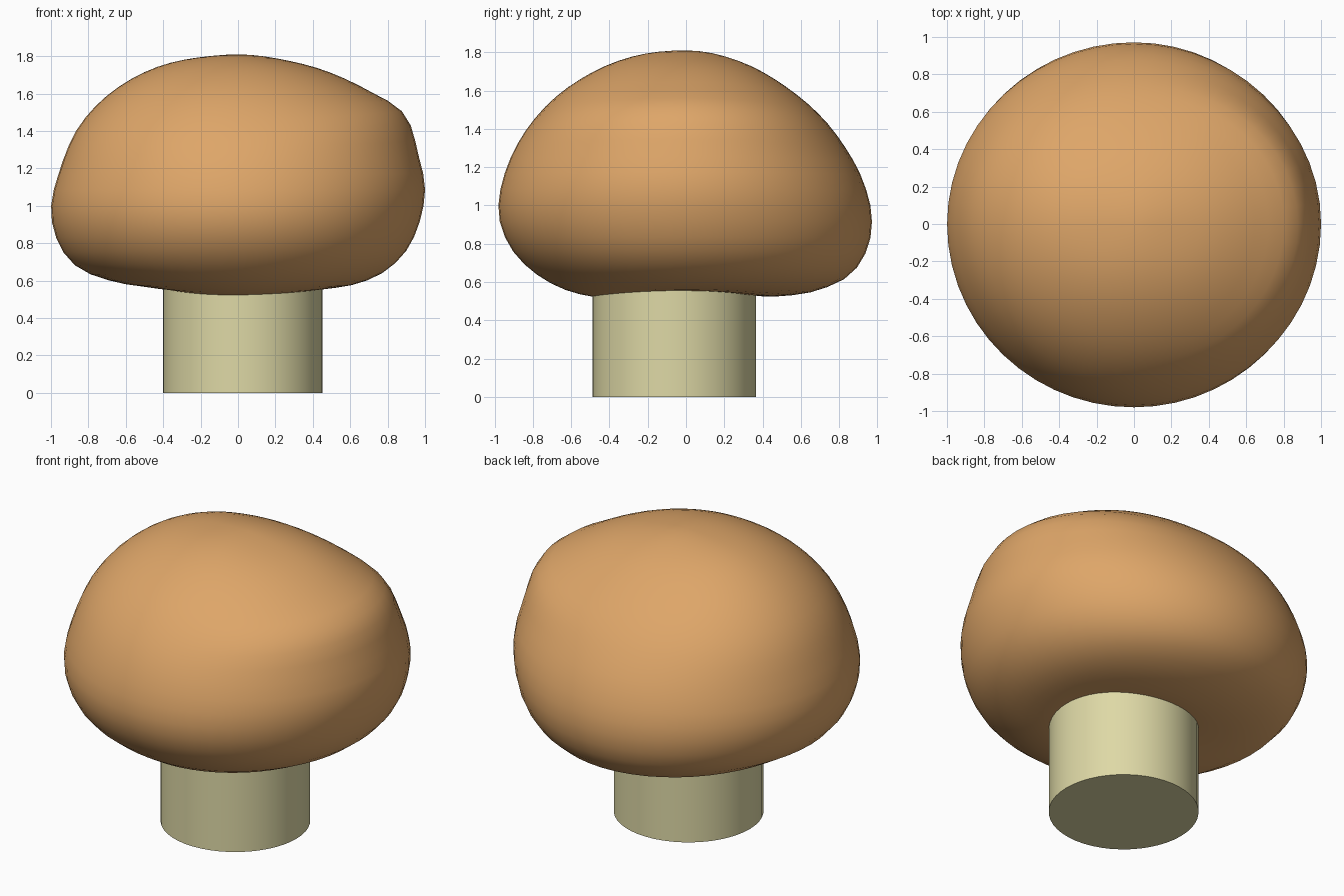
import bpy, bmesh
from math import sin, cos, pi, atan2, hypot, radians

if "Cube" in bpy.data.objects:
    bpy.data.objects.remove(bpy.data.objects["Cube"])

CENTRE_Z = 1.0
SEGMENTS, RINGS = 56, 36

# Cap half-profiles (distance from axis, height), listed from underside to crown
BASE, CROWN = (0.0, 0.56), (0.0, 1.81)
RIGHT = [BASE, (0.25, 0.555), (0.45, 0.555), (0.7, 0.605), (0.8, 0.66), (0.9, 0.76), (0.97, 0.91),
         (1.0, 1.1), (0.965, 1.27), (0.89, 1.49), (0.7, 1.615), (0.5, 1.71), (0.25, 1.78), CROWN]
BACK = [BASE, (0.25, 0.54), (0.48, 0.525), (0.7, 0.56), (0.86, 0.64), (0.95, 0.78), (0.97, 0.95),
        (0.92, 1.14), (0.8, 1.35), (0.55, 1.6), (0.3, 1.745), CROWN]
LEFT = [BASE, (0.25, 0.555), (0.45, 0.565), (0.7, 0.605), (0.85, 0.665), (0.95, 0.78), (1.0, 0.97),
        (0.95, 1.2), (0.84, 1.44), (0.5, 1.715), (0.2, 1.795), CROWN]
FRONT = [BASE, (0.25, 0.535), (0.5, 0.525), (0.7, 0.59), (0.88, 0.73), (0.96, 0.87), (0.98, 1.0),
         (0.92, 1.24), (0.75, 1.5), (0.5, 1.69), (0.2, 1.795), CROWN]


def polar(profile):
    return [(atan2(z - CENTRE_Z, d), hypot(d, z - CENTRE_Z)) for d, z in profile]


def radius_at(pts, a):
    """Smooth radius of a polar profile at elevation angle a."""
    i = 0
    while i < len(pts) - 2 and a > pts[i + 1][0]:
        i += 1

    def slope(k):
        if k in (0, len(pts) - 1):
            return 0.0
        p, q = pts[k - 1], pts[k + 1]
        return (q[1] - p[1]) / (q[0] - p[0])

    (a0, r0), (a1, r1) = pts[i], pts[i + 1]
    h = a1 - a0
    t = (a - a0) / h
    return ((2*t**3 - 3*t**2 + 1) * r0 + (t**3 - 2*t**2 + t) * h * slope(i)
            + (3*t**2 - 2*t**3) * r1 + (t**3 - t**2) * h * slope(i + 1))


def finish(bm, name, color):
    bmesh.ops.recalc_face_normals(bm, faces=bm.faces)
    mesh = bpy.data.meshes.new(name)
    bm.to_mesh(mesh)
    bm.free()
    obj = bpy.data.objects.new(name, mesh)
    bpy.context.collection.objects.link(obj)
    mat = bpy.data.materials.new(name + "_colour")
    mat.diffuse_color = color
    mat.use_nodes = True
    mat.node_tree.nodes["Principled BSDF"].inputs["Base Color"].default_value = mat.diffuse_color
    mesh.materials.append(mat)
    bpy.ops.object.select_all(action='DESELECT')
    obj.select_set(True)
    bpy.context.view_layer.objects.active = obj
    bpy.ops.object.shade_smooth_by_angle(angle=radians(45))


# Cap: blend the four profiles around the axis
profiles = [polar(p) for p in (RIGHT, BACK, LEFT, FRONT)]
bm = bmesh.new()
bottom = bm.verts.new((0, 0, BASE[1]))
top = bm.verts.new((0, 0, CROWN[1]))
rings = []
for j in range(1, RINGS):
    a = -pi / 2 + pi * j / RINGS
    radii = [radius_at(p, a) for p in profiles]
    ring = []
    for s in range(SEGMENTS):
        turn = 4 * s / SEGMENTS
        k = int(turn)
        w = sin((turn - k) * pi / 2) ** 2
        r = radii[k] * (1 - w) + radii[(k + 1) % 4] * w
        th = turn * pi / 2
        ring.append(bm.verts.new((r * cos(a) * cos(th), r * cos(a) * sin(th), CENTRE_Z + r * sin(a))))
    rings.append(ring)
for s in range(SEGMENTS):
    n = (s + 1) % SEGMENTS
    bm.faces.new((bottom, rings[0][n], rings[0][s]))
    bm.faces.new((top, rings[-1][s], rings[-1][n]))
    for lo, hi in zip(rings, rings[1:]):
        bm.faces.new((lo[s], lo[n], hi[n], hi[s]))
finish(bm, "mushroom_cap", (0.73, 0.38, 0.14, 1))

# Stem: slightly off-centre cylinder running up into the cap
bm = bmesh.new()
bmesh.ops.create_cone(bm, cap_ends=True, segments=48, radius1=0.427, radius2=0.427, depth=0.66)
bmesh.ops.translate(bm, verts=bm.verts, vec=(0.025, -0.062, 0.33))
finish(bm, "mushroom_stem", (0.73, 0.69, 0.38, 1))
